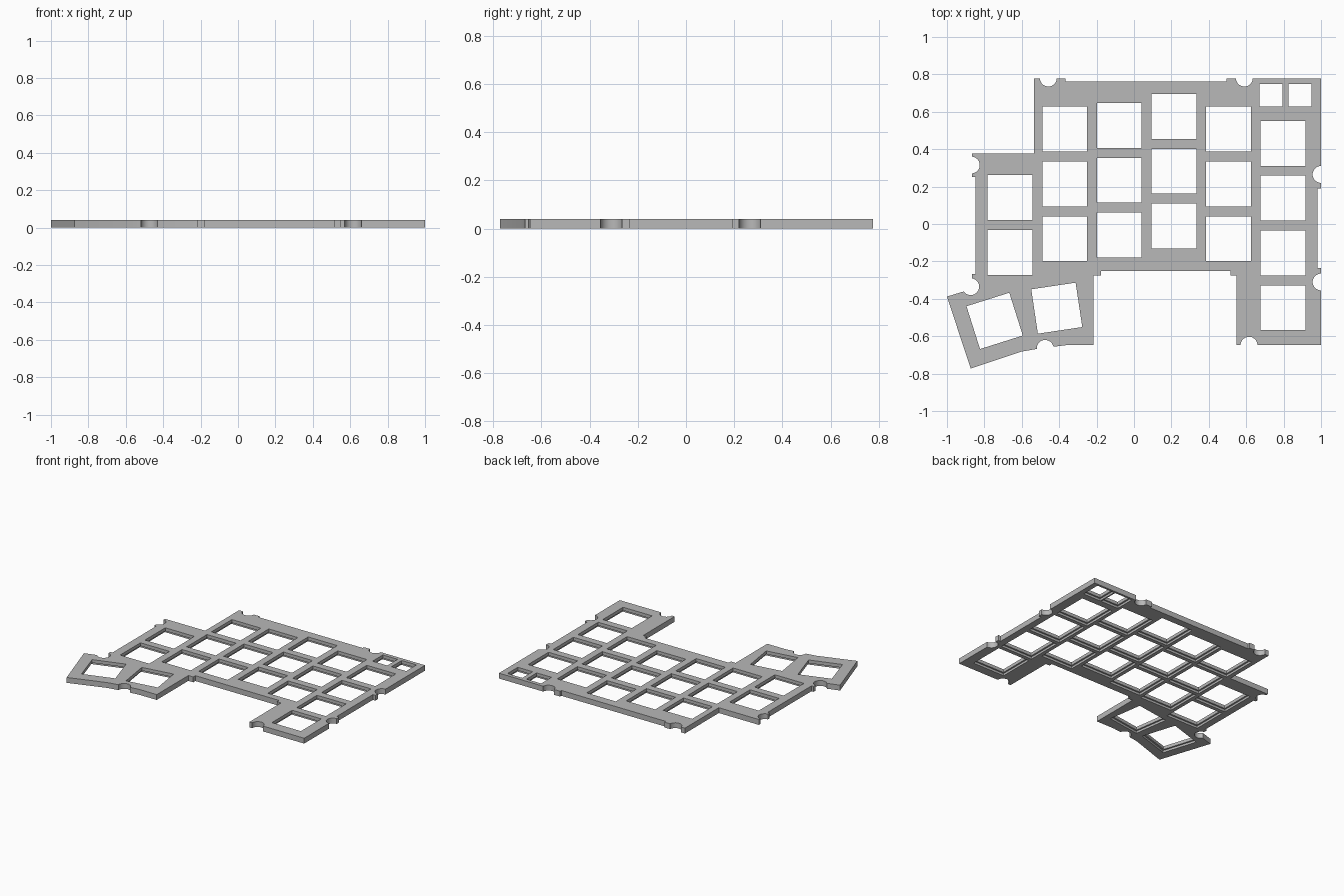
import bpy
import bmesh
from math import radians
from mathutils import Matrix, Vector

cube = bpy.data.objects.get("Cube")
if cube:
    bpy.data.objects.remove(cube, do_unlink=True)

THICK = 0.04        # plate thickness
STEP = 0.016        # depth of the relief under each opening
KEY = 0.24          # opening width
PITCH = 0.293       # row spacing
RELIEF = 0.012      # relief margin around each opening

grey = bpy.data.materials.new("plate grey")
grey.use_nodes = True
colour = (0.48, 0.48, 0.48, 1)
grey.diffuse_color = colour
grey.node_tree.nodes["Principled BSDF"].inputs["Base Color"].default_value = colour


def make_object(name, bm):
    bmesh.ops.recalc_face_normals(bm, faces=bm.faces)
    mesh = bpy.data.meshes.new(name)
    bm.to_mesh(mesh)
    bm.free()
    mesh.materials.append(grey)
    obj = bpy.data.objects.new(name, mesh)
    bpy.context.collection.objects.link(obj)
    return obj


def add_box(bm, x, y, w, h, z0, z1, angle=0):
    matrix = (Matrix.Translation((x, y, (z0 + z1) / 2))
              @ Matrix.Rotation(radians(angle), 4, 'Z')
              @ Matrix.Diagonal((w, h, z1 - z0, 1)))
    bmesh.ops.create_cube(bm, size=1, matrix=matrix)


def cut(target, cutter):
    mod = target.modifiers.new(cutter.name, 'BOOLEAN')
    mod.operation = 'DIFFERENCE'
    mod.solver = 'EXACT'
    mod.object = cutter
    cutter.hide_render = True
    cutter.hide_set(True)
    cutter.display_type = 'WIRE'


# Plate outline, clockwise from the back left corner
outline = [
    (-.535, .777), (-.367, .777), (-.367, .762), (.495, .762), (.495, .777),
    (1, .777), (1, .19), (.98, .19), (.98, -.235), (1, -.235), (1, -.648),
    (.547, -.648), (.547, -.275), (.515, -.275), (.515, -.25), (-.177, -.25),
    (-.177, -.275), (-.217, -.275), (-.217, -.648), (-.365, -.648),
    (-.52, -.668), (-.6, -.682), (-.873, -.773), (-1, -.388), (-.865, -.347),
    (-.865, -.268), (-.848, -.268), (-.848, .25), (-.865, .25),
    (-.865, .377), (-.535, .377),
]
bm = bmesh.new()
face = bm.faces.new([bm.verts.new((x, y, 0)) for x, y in outline])
walls = bmesh.ops.extrude_face_region(bm, geom=[face])
bmesh.ops.translate(bm, vec=Vector((0, 0, THICK)),
                    verts=[v for v in walls["geom"] if isinstance(v, bmesh.types.BMVert)])
plate = make_object("switch_plate", bm)

# Openings: columns of (x, top row y, rows), two turned thumb keys, two small slots
openings = []
for x, top, rows in [(-.663, .141, 2), (-.37, .507, 3), (-.079, .527, 3),
                     (.213, .575, 3), (.505, .507, 3), (.797, .431, 4)]:
    openings += [(x, top - PITCH * row, KEY, 0) for row in range(rows)]
openings += [(-.413, -.45, KEY, 8.5), (-.745, -.518, KEY, 17.5)]
openings += [(x, .688, .122, 0) for x in (.732, .888)]

through = bmesh.new()
relief = bmesh.new()
for x, y, size, angle in openings:
    add_box(through, x, y, size, size, -.1, .1, angle)
    wide = size + 2 * RELIEF
    add_box(relief, x, y, wide, wide, -.1, STEP, angle)
cut(plate, make_object("opening_cutter", through))
cut(plate, make_object("relief_cutter", relief))

# Round screw notches around the rim
notches = bmesh.new()
for x, y in [(-.458, .78), (.59, .78), (1, .265), (1, -.31), (.615, -.648),
             (-.475, -.665), (-.873, -.335), (-.87, .315)]:
    bmesh.ops.create_cone(notches, cap_ends=True, segments=40, radius1=.045,
                          radius2=.045, depth=.2, matrix=Matrix.Translation((x, y, 0)))
cut(plate, make_object("notch_cutter", notches))

# Apply the cuts, then keep notch walls smooth and edges crisp
bpy.context.view_layer.update()
result = bpy.data.meshes.new_from_object(
    plate.evaluated_get(bpy.context.evaluated_depsgraph_get()))
plate.modifiers.clear()
plate.data = result
for obj in [o for o in bpy.data.objects if o.name.endswith("_cutter")]:
    bpy.data.objects.remove(obj, do_unlink=True)
bpy.ops.object.select_all(action='DESELECT')
plate.select_set(True)
bpy.context.view_layer.objects.active = plate
bpy.ops.object.shade_smooth_by_angle(angle=radians(30))
